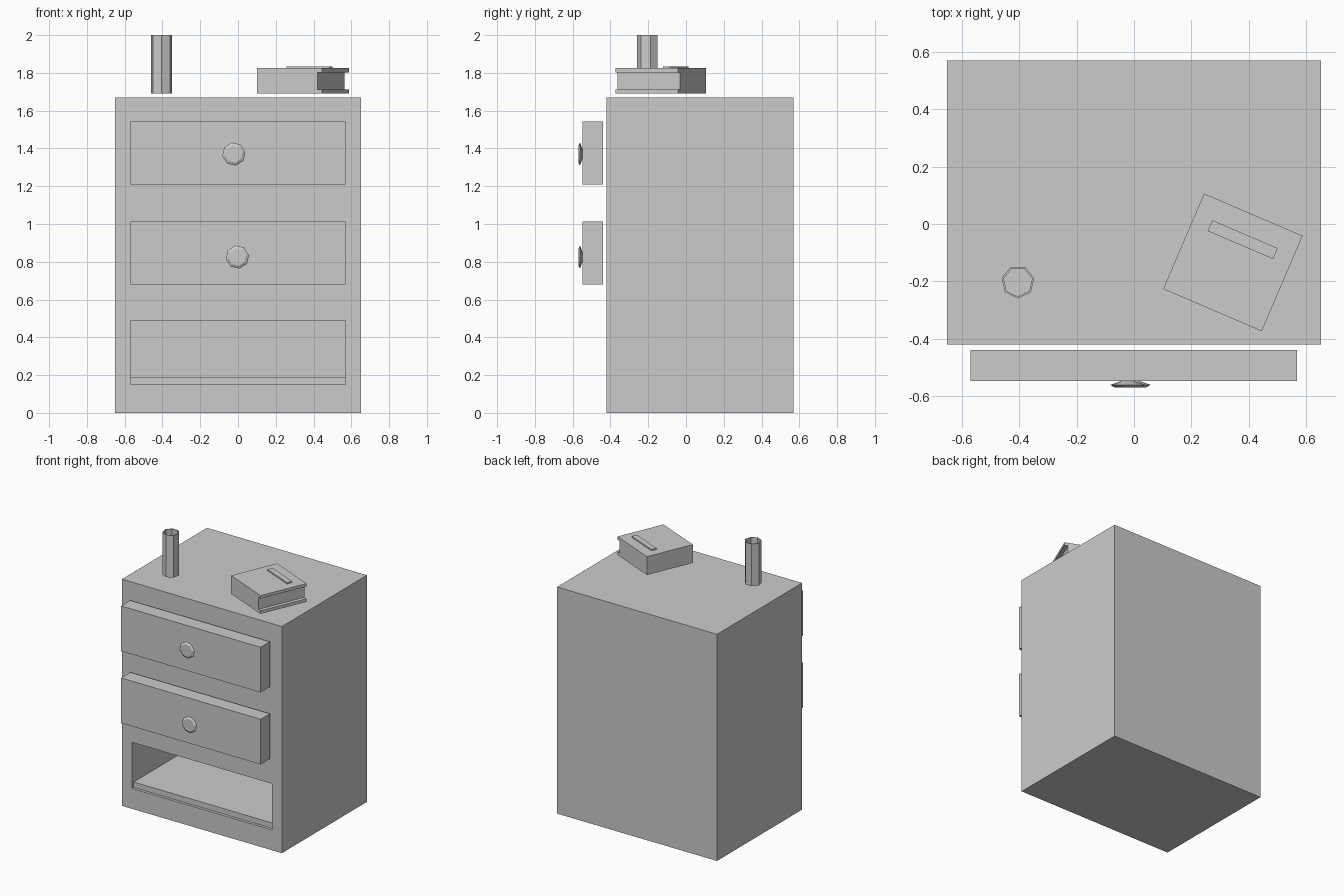
import bpy, bmesh
from math import pi, radians, sin, cos
from mathutils import Matrix, Vector

if "Cube" in bpy.data.objects:
    bpy.data.objects.remove(bpy.data.objects["Cube"])


def finish(name, bm, matrix=None):
    bmesh.ops.recalc_face_normals(bm, faces=bm.faces)
    mesh = bpy.data.meshes.new(name)
    bm.to_mesh(mesh)
    bm.free()
    ob = bpy.data.objects.new(name, mesh)
    bpy.context.collection.objects.link(ob)
    if matrix:
        ob.matrix_world = matrix
    return ob


def box_bm(lo, hi):
    lo, hi = Vector(lo), Vector(hi)
    bm = bmesh.new()
    bmesh.ops.create_cube(bm, size=1)
    for v in bm.verts:
        v.co = Vector([a + (c + 0.5) * (b - a) for a, b, c in zip(lo, hi, v.co)])
    return bm


def lathe(name, profile, sides, start, matrix):
    # rings of (radius, height), capped at both ends
    bm = bmesh.new()
    rings = [[bm.verts.new((r * cos(start + 2 * pi * i / sides),
                            r * sin(start + 2 * pi * i / sides), h))
              for i in range(sides)] for r, h in profile]
    for a, b in zip(rings, rings[1:]):
        for i in range(sides):
            j = (i + 1) % sides
            bm.faces.new((a[i], a[j], b[j], b[i]))
    bm.faces.new(rings[0][::-1])
    bm.faces.new(rings[-1])
    return finish(name, bm, matrix)


# cabinet body with an open compartment pushed into the front
bm = box_bm((-0.652, -0.42, 0), (0.652, 0.57, 1.67))
bm.faces.ensure_lookup_table()
front = min(bm.faces, key=lambda f: f.calc_center_median().y)
bmesh.ops.inset_individual(bm, faces=[front], thickness=0.08)
for v in front.verts:
    v.co.x = 0.57 if v.co.x > 0 else -0.57
    v.co.z = 0.49 if v.co.z > 0.8 else 0.15
hole = bmesh.ops.extrude_discrete_faces(bm, faces=[front])["faces"][0]
for v in hole.verts:
    v.co.y = 0.49
finish("cabinet_body", bm)

# compartment floor, set slightly back
finish("compartment_floor", box_bm((-0.57, -0.40, 0.15), (0.57, 0.49, 0.19)))

# drawer fronts and faceted knobs
for name, z, kx, kz in (("upper", 1.21, -0.022, 1.37), ("middle", 0.68, -0.003, 0.825)):
    finish(name + "_drawer", box_bm((-0.57, -0.547, z), (0.568, -0.44, z + 0.333)))
    lathe(name + "_knob", [(0.02, 0), (0.062, 0.014), (0.046, 0.023)], 8, radians(100),
          Matrix.Translation((kx, -0.547, kz)) @ Matrix.Rotation(pi / 2, 4, 'X'))

# hollow seven-sided cup
lathe("cup", [(0.058, 0), (0.058, 0.31), (0.051, 0.31), (0.051, 0.02)], 7, -pi / 2,
      Matrix.Translation((-0.405, -0.202, 1.69)))

# book: C-shaped section (covers, pages set in at one end) extruded across
place = Matrix.Translation((0.345, -0.134, 1.69)) @ Matrix.Rotation(radians(-23.2), 4, 'Z')
section = [(-0.187, 0), (0.187, 0), (0.187, 0.023), (0.16, 0.023),
           (0.16, 0.113), (0.187, 0.113), (0.187, 0.135), (-0.187, 0.135)]
bm = bmesh.new()
face = bm.faces.new([bm.verts.new((x, -0.181, z)) for x, z in section])
ext = bmesh.ops.extrude_face_region(bm, geom=[face])["geom"]
bmesh.ops.translate(bm, vec=(0, 0.362, 0),
                    verts=[g for g in ext if isinstance(g, bmesh.types.BMVert)])
finish("book", bm, place)

# raised plate on the cover
finish("book_plate", box_bm((-0.124, 0.066, 0.135), (0.124, 0.107, 0.145)), place)
